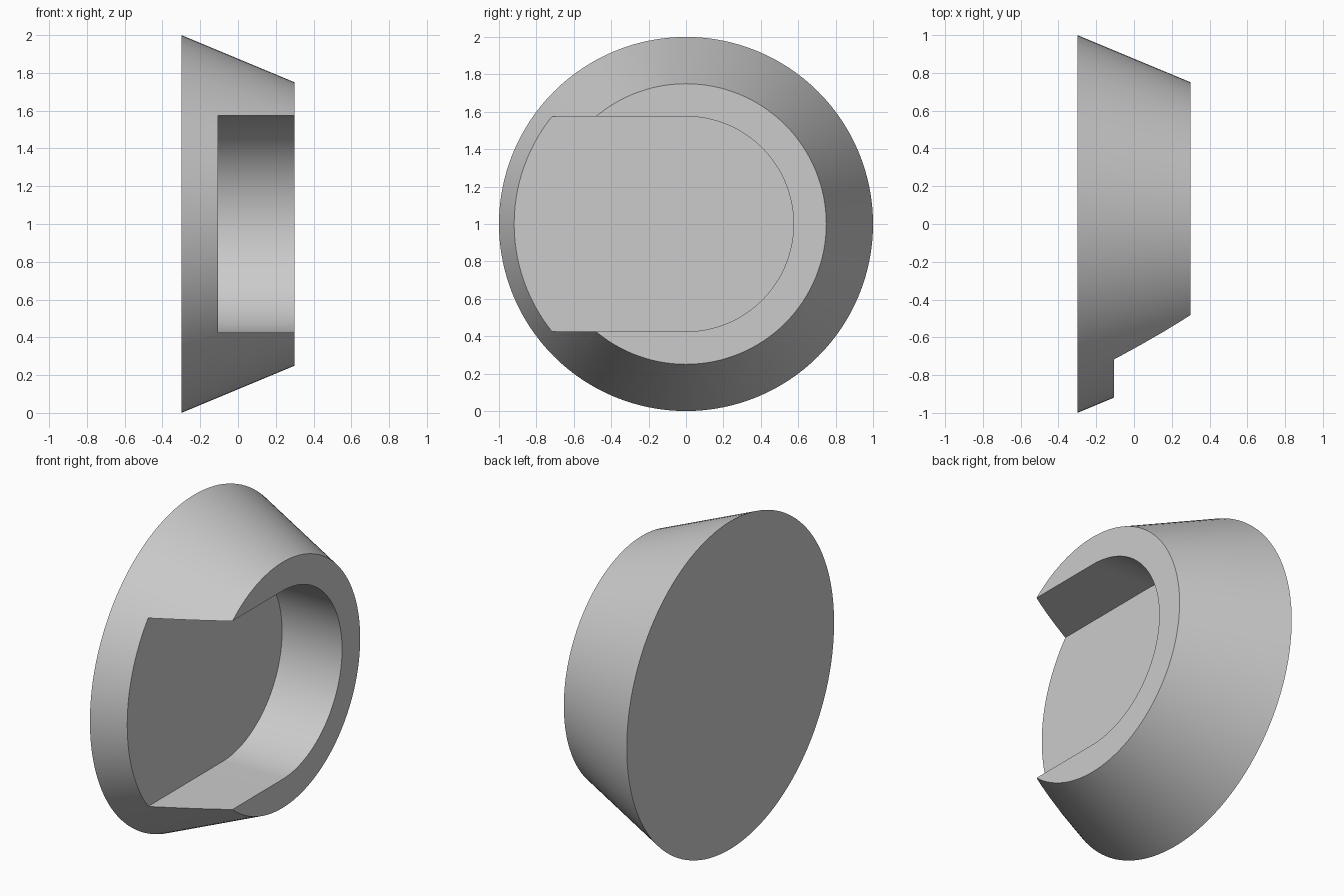
import bpy, bmesh
from math import sin, cos, pi, radians

if "Cube" in bpy.data.objects:
    bpy.data.objects.remove(bpy.data.objects["Cube"])

SEGMENTS = 128
HALF_DEPTH = 0.3
CENTRE_Z = 1.0
SLOT_RADIUS = 0.575
SLOT_FLOOR = -0.105

grey = bpy.data.materials.new("plain grey")
grey.use_nodes = True
colour = (0.6, 0.6, 0.6, 1)
grey.diffuse_color = colour
grey.node_tree.nodes["Principled BSDF"].inputs["Base Color"].default_value = colour


def ring(radius):
    return [(radius * cos(2 * pi * i / SEGMENTS), radius * sin(2 * pi * i / SEGMENTS))
            for i in range(SEGMENTS)]


def loft(name, sections):
    """Closed solid through (x, yz outline) sections."""
    bm = bmesh.new()
    loops = [[bm.verts.new((x, y, CENTRE_Z + z)) for y, z in outline]
             for x, outline in sections]
    for a, b in zip(loops, loops[1:]):
        for i in range(len(a)):
            j = (i + 1) % len(a)
            bm.faces.new((a[i], a[j], b[j], b[i]))
    bm.faces.new(loops[0])
    bm.faces.new(loops[-1])
    bmesh.ops.recalc_face_normals(bm, faces=bm.faces)
    mesh = bpy.data.meshes.new(name)
    bm.to_mesh(mesh)
    bm.free()
    obj = bpy.data.objects.new(name, mesh)
    bpy.context.collection.objects.link(obj)
    mesh.materials.append(grey)
    return obj


# Tapered round body
body = loft("tapered_body", [(-HALF_DEPTH, ring(1.0)), (HALF_DEPTH, ring(0.75))])

# Round-ended slot, open towards the front
half = SEGMENTS // 2
arc = [(SLOT_RADIUS * cos(pi * (i / half - 0.5)), SLOT_RADIUS * sin(pi * (i / half - 0.5)))
       for i in range(half + 1)]
outline = arc + [(-1.5, SLOT_RADIUS), (-1.5, -SLOT_RADIUS)]
cutter = loft("slot_cutter", [(SLOT_FLOOR, outline), (0.6, outline)])

bpy.context.view_layer.objects.active = body
body.select_set(True)
cutter.select_set(False)
cut = body.modifiers.new("slot", "BOOLEAN")
cut.operation = "DIFFERENCE"
cut.solver = "EXACT"
cut.object = cutter
bpy.ops.object.modifier_apply(modifier=cut.name)
bpy.data.objects.remove(cutter)

# Smooth curved walls with crisp rims
bpy.ops.object.shade_smooth_by_angle(angle=radians(30))
